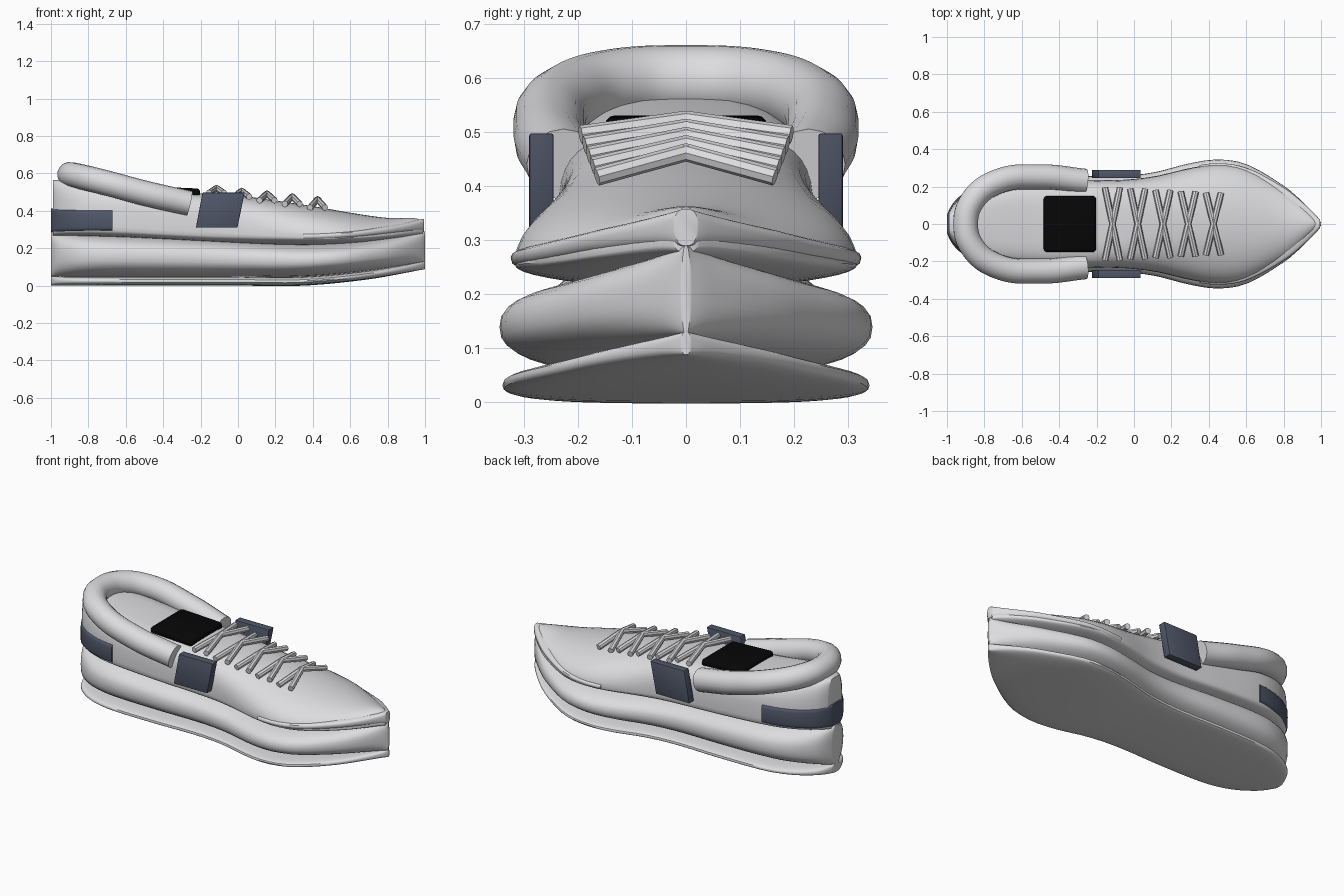
import bpy, bmesh, math
from mathutils import Matrix

cube = bpy.data.objects.get("Cube")
if cube:
    bpy.data.objects.remove(cube, do_unlink=True)


def material(name, rgb, rough=0.6):
    m = bpy.data.materials.new(name)
    m.use_nodes = True
    m.diffuse_color = (*rgb, 1)
    bsdf = m.node_tree.nodes["Principled BSDF"]
    bsdf.inputs["Base Color"].default_value = (*rgb, 1)
    bsdf.inputs["Roughness"].default_value = rough
    return m


GREY = material("light grey", (0.72, 0.72, 0.74))
SLATE = material("slate blue", (0.08, 0.095, 0.14))
BLACK = material("black", (0.002, 0.002, 0.002))


def finish(ob, mat, angle=40):
    ob.data.materials.clear()
    ob.data.materials.append(mat)
    bpy.ops.object.select_all(action='DESELECT')
    ob.select_set(True)
    bpy.context.view_layer.objects.active = ob
    bpy.ops.object.shade_smooth_by_angle(angle=math.radians(angle))
    return ob


def add_mesh(name, bm, mat, angle=40):
    bmesh.ops.recalc_face_normals(bm, faces=bm.faces)
    me = bpy.data.meshes.new(name)
    bm.to_mesh(me)
    bm.free()
    ob = bpy.data.objects.new(name, me)
    bpy.context.collection.objects.link(ob)
    return finish(ob, mat, angle)


def curve(*pts):
    """Smooth function of x through the given (x, value) points."""
    def slope(i):
        a, b = pts[max(i - 1, 0)], pts[min(i + 1, len(pts) - 1)]
        return (b[1] - a[1]) / (b[0] - a[0])

    def f(x):
        x = min(max(x, pts[0][0]), pts[-1][0])
        i = 0
        while i < len(pts) - 2 and x > pts[i + 1][0]:
            i += 1
        (x0, y0), (x1, y1) = pts[i], pts[i + 1]
        h = x1 - x0
        t = (x - x0) / h
        return (y0 * (2*t**3 - 3*t*t + 1) + slope(i) * h * (t**3 - 2*t*t + t)
                + y1 * (3*t*t - 2*t**3) + slope(i + 1) * h * (t**3 - t*t))
    return f


def loft(name, mat, x0, x1, width, low, high, power, mid=0.5, steps=48, sides=40):
    """Skin of rounded cross-sections along x; mid is the height of the widest line."""
    bm = bmesh.new()
    rings = []
    for i in range(steps + 1):
        # stations crowd together towards both ends
        x = x0 + (x1 - x0) * (1 - math.cos(math.pi * i / steps)) / 2
        lo, hi, w, p = low(x), high(x), width(x), power(x)
        zm = lo + (hi - lo) * mid
        ring = []
        for k in range(sides):
            a = 2 * math.pi * k / sides
            c, s = math.cos(a), math.sin(a)
            y = math.copysign(abs(c) ** (2 / p), c) * w
            h = (hi - zm) if s > 0 else (zm - lo)
            z = zm + math.copysign(abs(s) ** (2 / p), s) * h
            ring.append(bm.verts.new((x, y, z)))
        rings.append(ring)
    for a, b in zip(rings, rings[1:]):
        for k in range(sides):
            n = (k + 1) % sides
            bm.faces.new((a[k], a[n], b[n], b[k]))
    bm.faces.new(rings[0])
    bm.faces.new(rings[-1])
    return add_mesh(name, bm, mat)


def tube(name, mat, pts, radius, smooth=False):
    """Round cord through (x, y, z) points."""
    cu = bpy.data.curves.new(name, 'CURVE')
    cu.dimensions = '3D'
    cu.bevel_depth = radius
    cu.bevel_resolution = 6 if smooth else 2
    cu.use_fill_caps = True
    if smooth:
        sp = cu.splines.new('BEZIER')
        sp.resolution_u = 10
        sp.bezier_points.add(len(pts) - 1)
        for bp, p in zip(sp.bezier_points, pts):
            bp.co = p
            bp.handle_left_type = bp.handle_right_type = 'AUTO'
    else:
        sp = cu.splines.new('POLY')
        sp.points.add(len(pts) - 1)
        for sp_pt, p in zip(sp.points, pts):
            sp_pt.co = (*p, 1)
    ob = bpy.data.objects.new(name, cu)
    bpy.context.collection.objects.link(ob)
    bpy.ops.object.select_all(action='DESELECT')
    ob.select_set(True)
    bpy.context.view_layer.objects.active = ob
    bpy.ops.object.convert(target='MESH')
    return finish(bpy.context.view_layer.objects.active, mat)


# Shared outline and layer heights
outline = curve((-1, .04), (-.985, .08), (-.95, .132), (-.85, .205), (-.7, .25), (-.4, .26),
                (-.1, .255), (.1, .275), (.3, .325), (.45, .345), (.6, .32), (.8, .205),
                (.9, .12), (.98, .035), (1, .008))
seam = curve((-1, .28), (-.6, .27), (-.2, .25), (.3, .225), (.6, .235), (.85, .265), (1, .29))
sole_line = curve((-1, .05), (.0, .05), (.35, .05), (.7, .082), (1, .13))
ground = curve((-1, 0), (0, 0), (.35, 0), (.7, .034), (1, .088))
crown = curve((-1, .565), (-.85, .562), (-.5, .51), (-.2, .493), (0, .482), (.2, .455),
              (.4, .425), (.6, .39), (.8, .362), (.95, .36), (1, .335))
fullness = curve((-1, 4), (-.2, 4), (0, 3.2), (.3, 2.2), (1, 2))


def upper_width(x):
    return outline(x) * .92


# Sole layers
loft("outsole", GREY, -1, 1, lambda x: outline(x) * .985, ground, sole_line, lambda x: 3)
loft("midsole", GREY, -1, 1, outline, lambda x: sole_line(x) - .004, seam, lambda x: 2.5)

# Upper with toe bumper and heel band
loft("upper", GREY, -.99, .99, upper_width, lambda x: seam(x) - .012, crown, fullness, mid=.2)
loft("toe_bumper", GREY, .35, .995, lambda x: upper_width(x) + .007,
     lambda x: seam(x), lambda x: seam(x) + .068, lambda x: 2.7, mid=.6, steps=28)
loft("heel_band", SLATE, -1, -.67, lambda x: upper_width(x) + .01,
     lambda x: .285, lambda x: .412, lambda x: 7, steps=20)

# Padded collar around the opening
half = [(-.26, .228, .44), (-.5, .252, .495), (-.73, .226, .556), (-.86, .13, .587)]
path = half + [(-.9, 0, .594)] + [(x, -y, z) for x, y, z in reversed(half)]
tube("collar", GREY, path, .067, smooth=True)

# Tongue pad
bm = bmesh.new()
bmesh.ops.create_cube(bm, size=1, matrix=Matrix.Translation((-.343, 0, .5))
                      @ Matrix.Rotation(math.radians(2.5), 4, 'Y')
                      @ Matrix.Diagonal((.28, .3, .05, 1)))
bmesh.ops.bevel(bm, geom=bm.edges[:], offset=.018, segments=3, affect='EDGES', profile=.5)
add_mesh("tongue_pad", bm, BLACK)

# Slanted side plates
corners = [(-.19, .497), (.035, .497), (-.003, .31), (-.225, .31)]
for side, label in ((1, "left"), (-1, "right")):
    bm = bmesh.new()
    face = bm.faces.new([bm.verts.new((x, side * .245, z)) for x, z in corners])
    ext = bmesh.ops.extrude_face_region(bm, geom=[face])
    moved = [v for v in ext["geom"] if isinstance(v, bmesh.types.BMVert)]
    bmesh.ops.translate(bm, verts=moved, vec=(0, side * .045, 0))
    bmesh.ops.bevel(bm, geom=bm.edges[:], offset=.004, segments=2, affect='EDGES', profile=.5)
    add_mesh("side_plate_" + label, bm, SLATE, 30)

# Crossed laces, each cord bent over the instep
for i in range(5):
    t = i / 4
    x = -.115 + .54 * t
    y = .195 - .03 * t
    peak, end = .522 - .06 * t, .495 - .078 * t
    for side, label in ((1, "a"), (-1, "b")):
        pts = [(x - .04, -side * y, end), (x, 0, peak), (x + .04, side * y, end)]
        tube(f"lace_{i + 1}_{label}", GREY, pts, .017)
